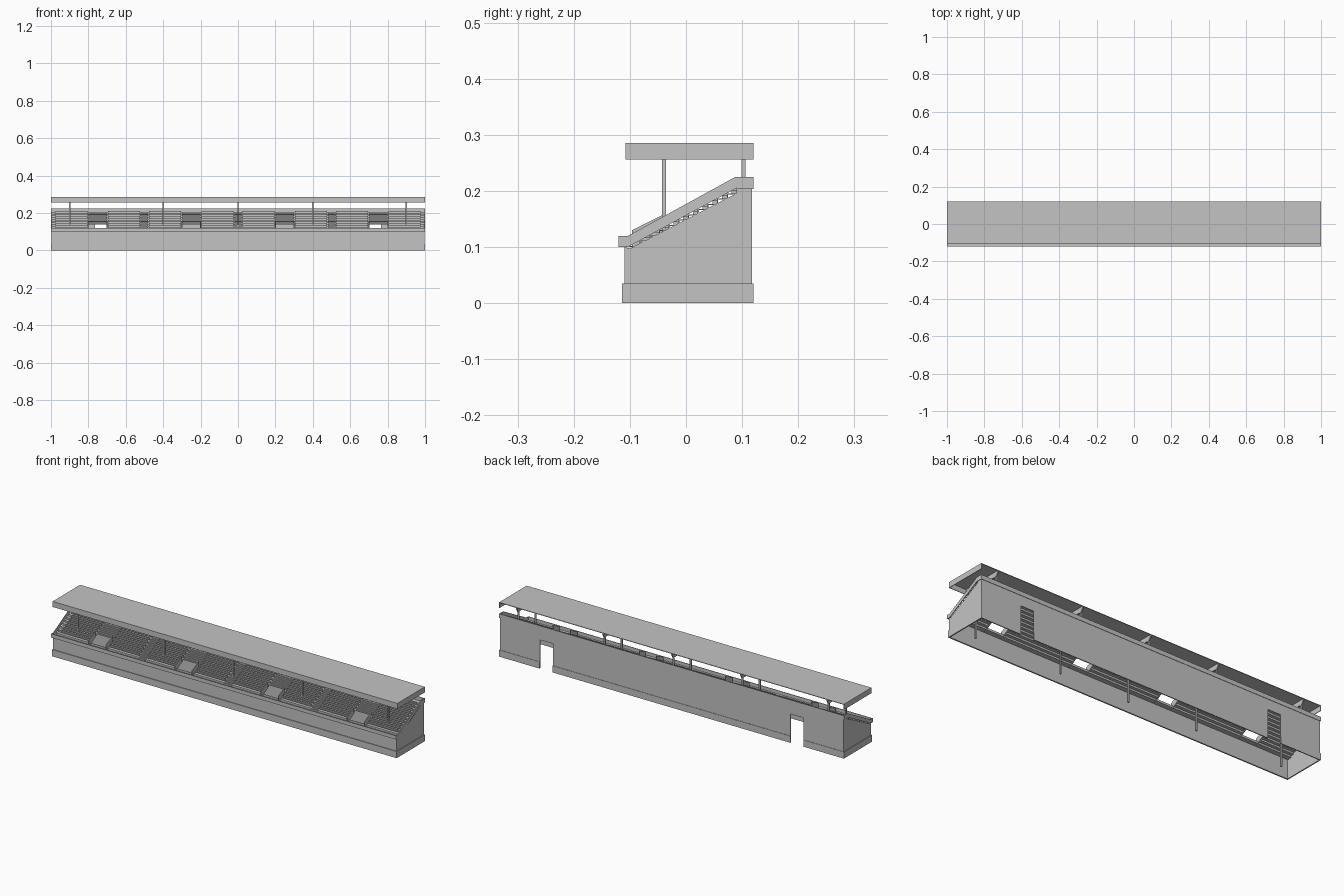
import bpy
import bmesh

cube = bpy.data.objects.get("Cube")
if cube:
    bpy.data.objects.remove(cube, do_unlink=True)

grey = bpy.data.materials.new("concrete_grey")
grey.use_nodes = True
COLOUR = (0.55, 0.55, 0.55, 1)
grey.diffuse_color = COLOUR
grey.node_tree.nodes["Principled BSDF"].inputs["Base Color"].default_value = COLOUR


class Part:
    """Collects simple solids into one flat-shaded object."""

    def __init__(self, name):
        self.name = name
        self.bm = bmesh.new()

    def prism(self, x0, x1, profile):
        # side profile of (y, z) points, extruded along x
        face = self.bm.faces.new([self.bm.verts.new((x0, y, z)) for y, z in profile])
        out = bmesh.ops.extrude_face_region(self.bm, geom=[face])
        moved = [v for v in out["geom"] if isinstance(v, bmesh.types.BMVert)]
        bmesh.ops.translate(self.bm, verts=moved, vec=(x1 - x0, 0, 0))

    def box(self, x0, x1, y0, y1, z0, z1):
        self.prism(x0, x1, [(y0, z0), (y1, z0), (y1, z1), (y0, z1)])

    def finish(self):
        bmesh.ops.recalc_face_normals(self.bm, faces=self.bm.faces[:])
        mesh = bpy.data.meshes.new(self.name)
        self.bm.to_mesh(mesh)
        self.bm.free()
        mesh.materials.append(grey)
        obj = bpy.data.objects.new(self.name, mesh)
        bpy.context.collection.objects.link(obj)


def spans(lo, hi, gaps):
    """Split lo..hi around the given gaps."""
    result = []
    for a, b in sorted(gaps):
        result.append((lo, a))
        lo = b
    return result + [(lo, hi)]


# Shared layout
ROWS = 11
Y0, Y1, Z0, Z1 = -0.10, 0.09, 0.102, 0.205
RUN, RISE = (Y1 - Y0) / ROWS, (Z1 - Z0) / ROWS
T = 0.002
DOORS = [(-0.765, -0.69), (0.69, 0.765)]
DOOR_TOP = 0.15
HOLES = [(c - 0.05, c + 0.05) for c in (-0.75, -0.25, 0.25, 0.75)]
AISLES = [(c - 0.02, c + 0.02) for c in (-0.5, 0, 0.5)]
HOLE_ROWS = (1, 2, 3)
POSTS = (-0.9, -0.4, 0, 0.4, 0.9)


def line_z(y):
    return Z0 + (y - Y0) * RISE / RUN


# Outer walls, open underneath
walls = Part("outer_walls")
walls.box(-0.997, 0.997, -0.11, -0.107, 0, 0.102)
for x0, x1 in spans(-0.997, 0.997, DOORS):
    walls.box(x0, x1, 0.115, 0.118, 0, 0.205)
for x0, x1 in DOORS:
    walls.box(x0, x1, 0.115, 0.118, DOOR_TOP, 0.205)
for x in (-0.997, 0.994):
    walls.prism(x, x + 0.003, [(-0.11, 0), (0.118, 0), (0.118, 0.203), (Y1, 0.203),
                               (Y1, Z1 - RISE), (Y0, Z0 - RISE / 2), (-0.11, 0.1)])
walls.finish()

# Plinth around the foot of the walls
plinth = Part("plinth")
plinth.box(-1, 1, -0.114, -0.11, 0, 0.035)
for x0, x1 in spans(-1, 1, DOORS):
    plinth.box(x0, x1, 0.118, 0.12, 0, 0.035)
for x in (-1, 0.997):
    plinth.box(x, x + 0.003, -0.114, 0.12, 0, 0.035)
plinth.finish()

# Stepped terrace with stairway openings
terrace = Part("terrace")
for i in range(ROWS):
    y, z = Y0 + i * RUN, Z0 + i * RISE
    for x0, x1 in spans(-0.997, 0.997, HOLES if i in HOLE_ROWS else []):
        terrace.box(x0, x1, y, y + RUN, z - T, z)
        terrace.box(x0, x1, y + RUN, y + RUN + T, z - T, z + RISE)
terrace.box(-1, 1, -0.12, Y0, Z0 - T, Z0)
terrace.box(-1, 1, Y1, 0.12, Z1 - T, Z1)
terrace.finish()

# Bench rows between aisles
benches = Part("benches")
for i in range(1, ROWS):
    y, z = Y0 + i * RUN, Z0 + i * RISE
    for x0, x1 in spans(-0.98, 0.98, HOLES + AISLES):
        benches.box(x0 + 0.004, x1 - 0.004, y + 0.007, y + RUN - 0.001, z + 0.005, z + 0.008)
        benches.box(x0 + 0.004, x1 - 0.004, y + RUN - 0.003, y + RUN, z + 0.005, z + 0.014)
benches.finish()

# Half steps in the aisles and above the openings
steps = Part("aisle_steps")
for i in range(ROWS):
    y, z = Y0 + i * RUN, Z0 + i * RISE
    above = HOLES if i > max(HOLE_ROWS) else []
    for x0, x1 in AISLES + above:
        steps.box(x0, x1, y + RUN / 2, y + RUN, z, z + RISE / 2)
steps.finish()

# Parapets along the ends, front and back
parapet = Part("parapets")
for x in (-1, 0.996):
    parapet.prism(x, x + 0.004, [(-0.12, Z0), (Y0, Z0), (Y1, Z1), (0.12, Z1),
                                 (0.12, 0.225), (0.088, 0.225), (-0.103, 0.12), (-0.12, 0.12)])
parapet.box(-1, 1, -0.12, -0.117, Z0, 0.12)
parapet.box(-1, 1, 0.117, 0.12, Z1, 0.225)
parapet.finish()

# Low side walls beside each opening
guards = Part("opening_side_walls")
for hole in HOLES:
    for x in hole:
        ya, yb = -0.096, -0.04
        guards.prism(x - 0.002, x + 0.002, [(ya, line_z(ya) - 0.008), (yb, line_z(yb) - 0.008),
                                            (yb, 0.158), (ya, 0.13)])
guards.finish()

# Roof shell, open below and at the back
roof = Part("roof")
roof.box(-1, 1, -0.108, 0.12, 0.282, 0.285)
roof.box(-1, 1, -0.108, -0.105, 0.256, 0.282)
for x in (-1, 0.997):
    roof.box(x, x + 0.003, -0.105, 0.12, 0.256, 0.282)
roof.finish()

# Tapered roof ribs over the posts
ribs = Part("roof_ribs")
for x in POSTS:
    ribs.prism(x - 0.003, x + 0.003, [(-0.105, 0.282), (-0.105, 0.274), (-0.044, 0.257),
                                      (0.107, 0.257), (0.118, 0.274), (0.118, 0.282)])
ribs.finish()

# Front and rear roof posts
front_posts = Part("front_posts")
rear_posts = Part("rear_posts")
for x in POSTS:
    front_posts.box(x - 0.004, x + 0.004, -0.043, -0.036, 0, 0.258)
    rear_posts.box(x - 0.004, x + 0.004, 0.099, 0.106, Z1 - T, 0.258)
front_posts.finish()
rear_posts.finish()
